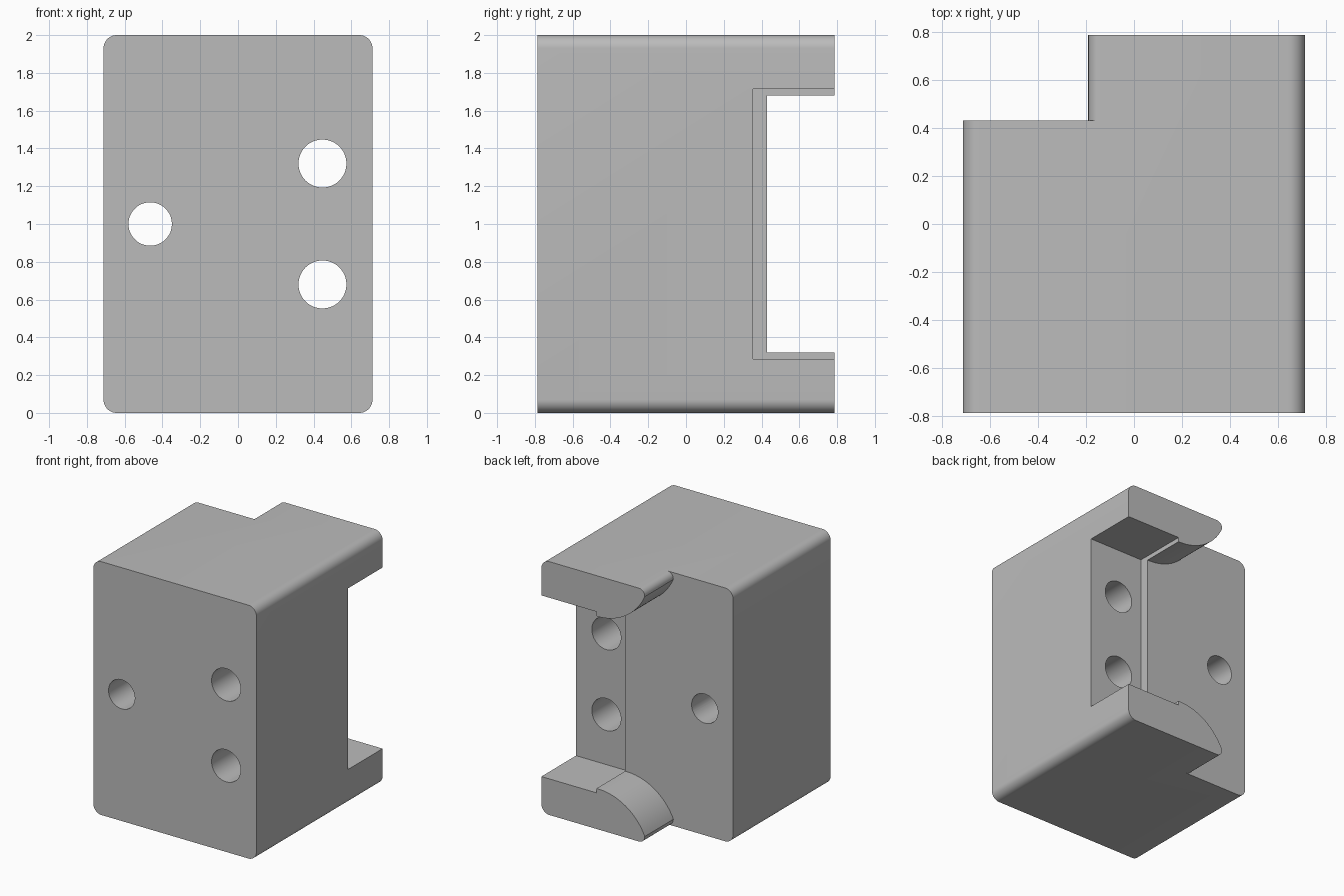
import bpy
import bmesh
from math import sin, cos, radians

if "Cube" in bpy.data.objects:
    bpy.data.objects.remove(bpy.data.objects["Cube"], do_unlink=True)

WIDTH, DEPTH, HEIGHT = 1.424, 1.574, 2.0
BACK = DEPTH / 2
STEP_Y = 0.43       # back face of the main body
POCKET_Y = 0.355    # floor of the side pocket
POCKET_X = 0.23     # inner wall of the side pocket


def arc(cx, cz, r, start, end, steps):
    """Points of an arc in the xz plane, angles in degrees."""
    angles = [radians(start + (end - start) * i / steps) for i in range(steps + 1)]
    return [(cx + r * cos(a), cz + r * sin(a)) for a in angles]


def prism(name, profile, y0, y1):
    """Extrude an xz outline from y0 to y1."""
    bm = bmesh.new()
    face = bm.faces.new([bm.verts.new((x, y0, z)) for x, z in profile])
    new = bmesh.ops.extrude_face_region(bm, geom=[face])["geom"]
    verts = [v for v in new if isinstance(v, bmesh.types.BMVert)]
    bmesh.ops.translate(bm, verts=verts, vec=(0, y1 - y0, 0))
    bmesh.ops.recalc_face_normals(bm, faces=bm.faces)
    mesh = bpy.data.meshes.new(name)
    bm.to_mesh(mesh)
    bm.free()
    obj = bpy.data.objects.new(name, mesh)
    bpy.context.collection.objects.link(obj)
    return obj


def cut(target, cutter):
    cutter.hide_render = True
    mod = target.modifiers.new(cutter.name, "BOOLEAN")
    mod.operation = "DIFFERENCE"
    mod.solver = "EXACT"
    mod.object = cutter
    bpy.context.view_layer.objects.active = target
    bpy.ops.object.modifier_apply(modifier=mod.name)
    bpy.data.objects.remove(cutter, do_unlink=True)


# Block with rounded long edges
r = 0.07
hx = WIDTH / 2 - r
outline = (arc(hx, HEIGHT - r, r, 0, 90, 10) + arc(-hx, HEIGHT - r, r, 90, 180, 10)
           + arc(-hx, r, r, 180, 270, 10) + arc(hx, r, r, 270, 360, 10))
block = prism("mounting_block", outline, -BACK, BACK)

# Space behind the body, leaving a curved lip at the top and bottom
tip_r = 0.05
lower = arc(0.22, -0.13, 0.45, 90, 156, 24)
lower += arc(-0.19 + tip_r, tip_r, tip_r, 180, 270, 8)
lower = [(1, 0.32)] + lower + [(-0.19 + tip_r, -0.2), (-1, -0.2)]
upper = [(x, HEIGHT - z) for x, z in reversed(lower)]
cut(block, prism("back_space", lower + upper, STEP_Y, 1))

# Deeper pocket open to the side
low, high = 0.285, HEIGHT - 0.285
pocket = [(POCKET_X, low), (1, low), (1, high), (POCKET_X, high)]
cut(block, prism("side_pocket", pocket, POCKET_Y, 1))

# Three through holes
for x, z, radius in [(-0.465, 1, 0.115), (0.447, 1.32, 0.127), (0.447, 0.68, 0.127)]:
    cut(block, prism("hole", arc(x, z, radius, 0, 360, 48)[:-1], -1, 1))

# Plain grey finish
grey = bpy.data.materials.new("plain_grey")
grey.use_nodes = True
colour = (0.5, 0.5, 0.5, 1)
grey.diffuse_color = colour
grey.node_tree.nodes["Principled BSDF"].inputs["Base Color"].default_value = colour
block.data.materials.clear()
block.data.materials.append(grey)
for poly in block.data.polygons:
    poly.material_index = 0

bpy.ops.object.select_all(action="DESELECT")
block.select_set(True)
bpy.context.view_layer.objects.active = block
bpy.ops.object.shade_smooth_by_angle(angle=radians(20))
